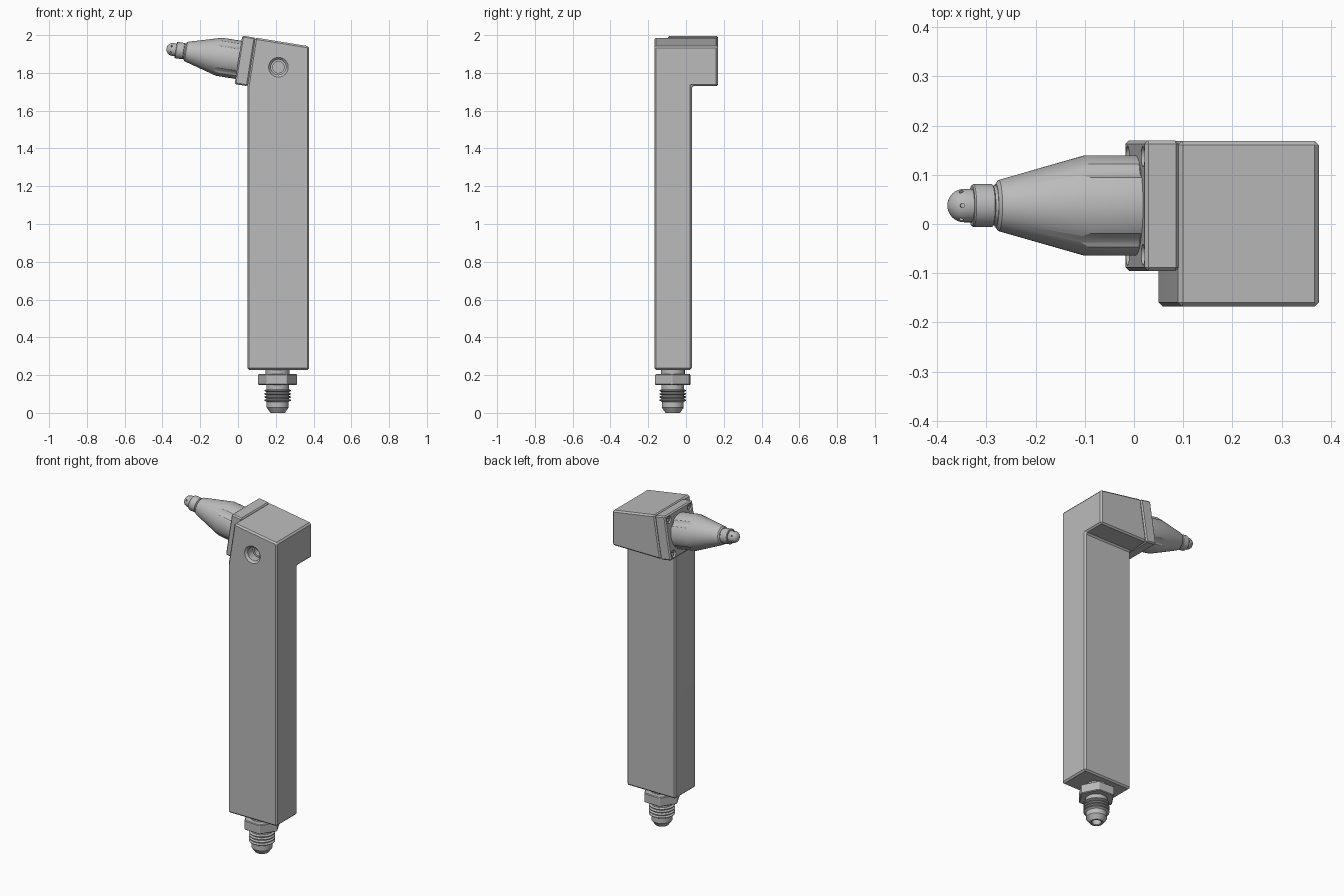
import bpy, bmesh, math
from math import radians, cos, sin, tan, pi
from mathutils import Matrix, Vector

cube = bpy.data.objects.get("Cube")
if cube:
    bpy.data.objects.remove(cube, do_unlink=True)

metal = bpy.data.materials.new("grey_metal")
metal.use_nodes = True
metal.diffuse_color = (0.5, 0.5, 0.5, 1)
metal.node_tree.nodes["Principled BSDF"].inputs["Base Color"].default_value = (0.5, 0.5, 0.5, 1)

TILT = radians(9)
# Nozzle frame: local z runs out along the nozzle, local x points up the plate
NOZZLE = Matrix.Translation((0.037, 0.0375, 1.8635)) @ Matrix.Rotation(TILT - pi / 2, 4, 'Y')
CORNERS = [(sx * 0.1, sy * 0.1) for sx in (-1, 1) for sy in (-1, 1)]


def make(name, bm, matrix=Matrix()):
    bmesh.ops.recalc_face_normals(bm, faces=bm.faces)
    mesh = bpy.data.meshes.new(name)
    bm.to_mesh(mesh)
    bm.free()
    mesh.materials.append(metal)
    obj = bpy.data.objects.new(name, mesh)
    obj.matrix_world = matrix
    bpy.context.collection.objects.link(obj)
    return obj


def activate(obj):
    bpy.context.view_layer.update()
    bpy.ops.object.select_all(action='DESELECT')
    obj.select_set(True)
    bpy.context.view_layer.objects.active = obj


def chamfer(obj, width):
    mod = obj.modifiers.new("chamfer", 'BEVEL')
    mod.width, mod.segments = width, 1
    mod.limit_method, mod.angle_limit = 'ANGLE', radians(30)
    activate(obj)
    bpy.ops.object.modifier_apply(modifier=mod.name)


def cut(obj, cutter):
    mod = obj.modifiers.new("cut", 'BOOLEAN')
    mod.operation, mod.solver, mod.object = 'DIFFERENCE', 'EXACT', cutter
    activate(obj)
    bpy.ops.object.modifier_apply(modifier=mod.name)
    bpy.data.objects.remove(cutter, do_unlink=True)


def smooth(obj):
    activate(obj)
    bpy.ops.object.shade_smooth_by_angle(angle=radians(25))


def lathe(profile, steps=48):
    """Turn (radius, height) points around z."""
    bm = bmesh.new()
    verts = [bm.verts.new((r, 0, h)) for r, h in profile]
    edges = [bm.edges.new(pair) for pair in zip(verts, verts[1:])]
    bmesh.ops.spin(bm, geom=verts + edges, cent=(0, 0, 0), axis=(0, 0, 1),
                   angle=2 * pi, steps=steps, use_duplicate=False)
    bmesh.ops.remove_doubles(bm, verts=bm.verts, dist=1e-5)
    return bm


def rods(spots, radius, low, high, sides=32):
    """Parallel cylinders along z at the given spots."""
    bm = bmesh.new()
    for x, y in spots:
        bmesh.ops.create_cone(bm, cap_ends=True, segments=sides, radius1=radius, radius2=radius,
                              depth=high - low, matrix=Matrix.Translation((x, y, (low + high) / 2)))
    return bm


# Body: tall column whose sloped head steps out at the back
base, step, lean = 0.228, 1.73, 0.05 + 0.257 * tan(TILT)
outline = [(0.05, base), (0.376, base), (0.376, step), (0.376, 1.941), (lean, 1.987), (0.05, step)]
bm = bmesh.new()
front, mid, back = [[bm.verts.new((x, y, z)) for x, z in outline[start:]]
                    for y, start in ((-0.168, 0), (0.031, 0), (0.169, 2))]
bm.faces.new(front)
bm.faces.new(back)
bm.faces.new([mid[i] for i in (0, 1, 2, 5)])
for ring_a, ring_b in ((front, mid), (mid[2:], back)):
    n = len(ring_a)
    for i in range(n):
        j = (i + 1) % n
        bm.faces.new((ring_a[i], ring_a[j], ring_b[j], ring_b[i]))
bmesh.ops.recalc_face_normals(bm, faces=bm.faces)
bmesh.ops.dissolve_limit(bm, angle_limit=0.01, verts=bm.verts, edges=bm.edges)
body = make("body", bm)
chamfer(body, 0.009)

# Stepped port in the front of the head
port = lathe([(0, -0.02), (0.072, -0.02), (0.04, 0.012), (0.04, 0.06),
              (0.03, 0.06), (0.03, 0.14), (0, 0.14)])
cut(body, make("port_cutter", port,
               Matrix.Translation((0.214, -0.168, 1.83)) @ Matrix.Rotation(-pi / 2, 4, 'X')))
smooth(body)

# Tilted mounting plate with counterbored corners
bm = bmesh.new()
bmesh.ops.create_cube(bm, size=1, matrix=Matrix.Diagonal((0.26, 0.265, 0.07, 1)))
plate = make("mounting_plate", bm, NOZZLE)
chamfer(plate, 0.007)
cut(plate, make("bore_cutter", rods(CORNERS, 0.021, 0.01, 0.06), NOZZLE))
smooth(plate)

# Socket screws in the corners
screws = make("plate_screws", rods(CORNERS, 0.018, 0.005, 0.026), NOZZLE)
cut(screws, make("socket_cutter", rods(CORNERS, 0.01, 0.015, 0.04, 6), NOZZLE))
smooth(screws)

# Nozzle: barrel, taper, collar and domed tip
dome_r, dome_z = 0.034, 0.387
profile = [(0, 0.02), (0.102, 0.02), (0.102, 0.139), (0.052, 0.316), (0.044, 0.322),
           (0.041, 0.322), (0.041, 0.328), (0.0436, 0.33), (0.0436, 0.368), (0.041, 0.371),
           (dome_r, 0.371)]
profile += [(dome_r * cos(a), dome_z + dome_r * sin(a)) for a in [i * pi / 16 for i in range(8)]]
profile.append((0, dome_z + dome_r))
nozzle = make("nozzle", lathe(profile, 64), NOZZLE)
# Screw clearance grooves along the barrel
cut(nozzle, make("groove_cutter", rods(CORNERS, 0.0457, 0.036, 0.25), NOZZLE))
# Ring of spray holes in the dome
bm = bmesh.new()
for i in range(6):
    out = Matrix.Rotation(i * pi / 3, 4, 'Z') @ Matrix.Rotation(radians(75), 4, 'Y')
    bmesh.ops.create_cone(bm, cap_ends=True, segments=12, radius1=0.0045, radius2=0.0045, depth=0.02,
                          matrix=Matrix.Translation((0, 0, dome_z)) @ out @ Matrix.Translation((0, 0, 0.034)))
cut(nozzle, make("spray_cutter", bm, NOZZLE))
smooth(nozzle)

# Hose fitting: flared end with bore, threads and neck
foot = Matrix.Translation((0.21, -0.07, 0))
profile = [(0, 0.1), (0.026, 0.1), (0.026, 0.003), (0.029, 0), (0.038, 0), (0.058, 0.028), (0.058, 0.058)]
for i in range(4):
    z = 0.06 + i * 0.017
    profile += [(0.06, z), (0.071, z + 0.005), (0.071, z + 0.009), (0.06, z + 0.014)]
profile += [(0.06, 0.16), (0.0635, 0.19), (0.0635, 0.235), (0, 0.235)]
smooth(make("hose_fitting", lathe(profile), foot))

# Hex nut with rounded-off corners
nut = make("hex_nut", rods([(0, 0)], 0.105, 0.148, 0.205, 6), foot)
nut.data.transform(Matrix.Rotation(radians(-3) - nut.data.vertices[0].co.xy.to_3d().to_2d().angle_signed(
    Vector((1, 0)), 0), 4, 'Z'))
chamfer(nut, 0.004)
smooth(nut)
